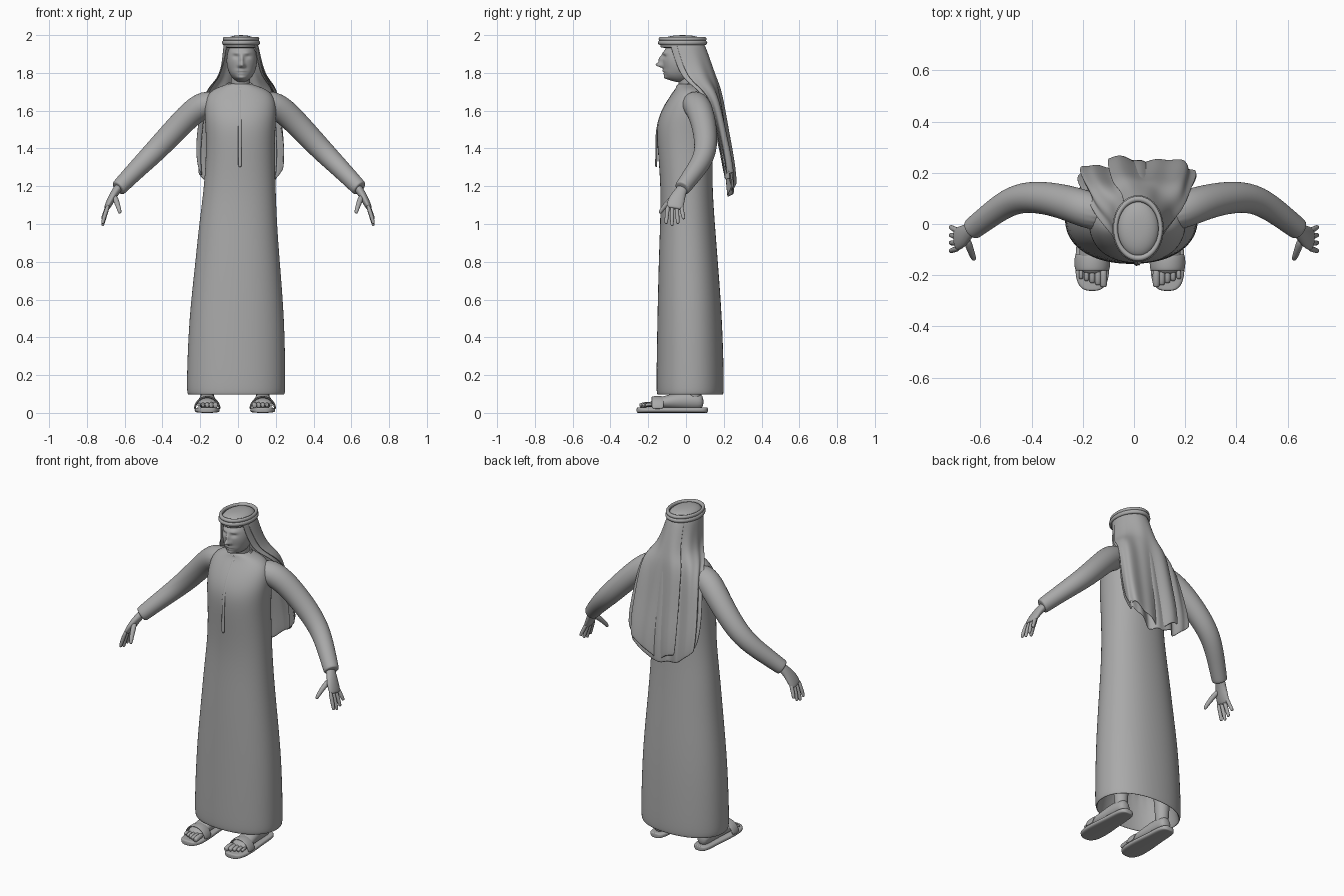
import bpy, bmesh, math
from mathutils import Vector

cube = bpy.data.objects.get("Cube")
if cube:
    bpy.data.objects.remove(cube, do_unlink=True)

GREY = (0.4, 0.4, 0.4, 1)
mat = bpy.data.materials.new("plain grey")
mat.use_nodes = True
mat.diffuse_color = GREY
mat.node_tree.nodes["Principled BSDF"].inputs["Base Color"].default_value = GREY

X, Y, Z = Vector((1, 0, 0)), Vector((0, 1, 0)), Vector((0, 0, 1))


def finish(name, bm, subdiv=2, thickness=0):
    bmesh.ops.recalc_face_normals(bm, faces=bm.faces)
    for f in bm.faces:
        f.smooth = True
    mesh = bpy.data.meshes.new(name)
    bm.to_mesh(mesh)
    bm.free()
    mesh.materials.append(mat)
    ob = bpy.data.objects.new(name, mesh)
    bpy.context.collection.objects.link(ob)
    if thickness:
        ob.modifiers.new("Thickness", "SOLIDIFY").thickness = thickness
    if subdiv:
        mod = ob.modifiers.new("Smooth", "SUBSURF")
        mod.levels = mod.render_levels = subdiv
    return ob


def tube(name, points, radii, n=14, side=Y, axis=None, power=2.0, subdiv=2):
    """Loft rings along a path; a radius may be (along side, across)."""
    bm = bmesh.new()
    pts = [Vector(p) for p in points]
    rings = []
    for i, p in enumerate(pts):
        t = axis or (pts[min(i + 1, len(pts) - 1)] - pts[max(i - 1, 0)]).normalized()
        u = (side - t * side.dot(t)).normalized()
        v = t.cross(u)
        a, b = radii[i] if isinstance(radii[i], tuple) else (radii[i], radii[i])
        ring = []
        for k in range(n):
            c, s = math.cos(math.tau * k / n), math.sin(math.tau * k / n)
            c = math.copysign(abs(c) ** (2 / power), c)
            s = math.copysign(abs(s) ** (2 / power), s)
            ring.append(bm.verts.new(p + u * a * c + v * b * s))
        rings.append(ring)
    for r, q in zip(rings, rings[1:]):
        for k in range(n):
            bm.faces.new((r[k], r[k - 1], q[k - 1], q[k]))
    bm.faces.new(rings[0])
    bm.faces.new(rings[-1][::-1])
    return finish(name, bm, subdiv)


# Long robe: inside of the skirt, hem, body and shoulders (z, cx, cy, rx, ry)
robe = [(.4, -.01, .02, .2, .13), (.13, -.01, .02, .24, .162), (.092, -.01, .022, .252, .172),
        (.1, -.01, .022, .263, .18), (.2, -.01, .022, .263, .18), (.5, -.007, .02, .255, .173),
        (.8, -.002, .012, .225, .158), (1, 0, .008, .208, .146), (1.2, .01, .003, .19, .137),
        (1.4, .013, -.005, .182, .147), (1.52, .013, -.008, .187, .15), (1.6, .013, .003, .193, .135),
        (1.67, .012, .015, .185, .105), (1.715, .01, .02, .145, .075), (1.735, .008, .01, .078, .06),
        (1.745, .008, .01, .06, .05)]
tube("robe", [(cx, cy, z) for z, cx, cy, rx, ry in robe], [r[3:] for r in robe],
     n=24, side=X, axis=Z, power=2.2)

# Front opening strip
strip = [(1.72, -.05), (1.66, -.088), (1.6, -.128), (1.5, -.157), (1.4, -.156), (1.32, -.158), (1.3, -.158)]
tube("front_placket", [(.01, y, z) for z, y in strip], [(.01, .006)] * len(strip), n=8, side=X)

# Neck and collar
tube("neck", [(.01, .02, 1.68), (.012, .01, 1.74), (.017, 0, 1.84)], [.052, .05, .055], side=X)


def band(name, loc, scale, tilt=0, thick=.011):
    bpy.ops.mesh.primitive_torus_add(location=loc, rotation=(tilt, 0, 0), major_radius=.11,
                                     minor_radius=thick, major_segments=48, minor_segments=12)
    ob = bpy.context.object
    ob.name, ob.scale = name, scale
    ob.data.materials.append(mat)
    bpy.ops.object.shade_smooth()


band("collar", (.008, .008, 1.728), (.6, .52, 1.3), .25)
band("lower_head_cord", (.016, -.018, 1.96), (.83, 1.08, 1.1))
band("upper_head_cord", (.016, -.018, 1.98), (.8, 1.05, 1))

# Head with modelled face: (dx, z, spread x, spread z, push forward)
BUMPS = [(0, 1.842, .013, .013, .036), (0, 1.872, .009, .022, .02), (0, 1.772, .035, .016, .036),
         (0, 1.81, .024, .007, .014), (0, 1.796, .022, .006, .014), (0, 1.803, .022, .003, -.006)]
for s in (-1, 1):
    BUMPS += [(s * .03, 1.906, .022, .009, .011), (s * .03, 1.886, .015, .009, -.01),
              (s * .012, 1.836, .007, .007, .012), (s * .045, 1.79, .025, .025, .012)]
bm = bmesh.new()
bmesh.ops.create_uvsphere(bm, u_segments=64, v_segments=48, radius=1)
for v in bm.verts:
    front = max(0, -v.co.y) ** .5
    v.co = Vector((.02 + v.co.x * .08, -.03 + v.co.y * .095, 1.865 + v.co.z * .115))
    for dx, z, sx, sz, push in BUMPS:
        v.co.y -= front * push * math.exp(-((v.co.x - .02 - dx) / sx) ** 2 - ((v.co.z - z) / sz) ** 2)
finish("head", bm, 0)

# Cloth over the crown
tube("crown_cloth", [(.016, -.018, z) for z in (1.93, 1.94, 1.97, 1.99, 2.0)],
     [(.086, .117), (.088, .12), (.085, .115), (.065, .09), (.03, .04)], n=24, side=X, axis=Z)

# Headcloth falling over shoulders and back (z, cx, cy, rx, ry, half angle, centre drop)
DRAPE = [(1.955, .015, -.02, .092, .118, 125, 0), (1.86, .017, 0, .102, .125, 118, 0),
         (1.78, .017, .02, .122, .125, 112, 0), (1.73, .015, .06, .17, .1, 105, 0),
         (1.66, .012, .12, .2, .055, 95, 0), (1.5, .01, .155, .225, .05, 90, .04),
         (1.38, .01, .185, .235, .05, 90, .1), (1.3, .01, .2, .225, .045, 90, .16)]


def drape(name, u0, u1, fold, freq, phase, off, lift=0):
    bm = bmesh.new()
    cols, grid = 44, []
    for i, (z, cx, cy, rx, ry, half, drop) in enumerate(DRAPE):
        t, row = i / (len(DRAPE) - 1), []
        for k in range(cols + 1):
            u = u0 + (u1 - u0) * k / cols
            a = math.radians(half) * u
            wave = math.sin(freq * u + phase + 2 * t) + .5 * math.sin(2.1 * freq * u - phase)
            push = off * min(1, 3 * t) + fold * t * wave
            sag = drop * (1 - abs(u) ** 1.3) - lift * t ** 3
            row.append(bm.verts.new((cx + (rx + push) * math.sin(a), cy + (ry + push) * math.cos(a),
                                     z - sag + .015 * t ** 4 * wave)))
        grid.append(row)
    for r, q in zip(grid, grid[1:]):
        for k in range(cols):
            bm.faces.new((r[k], r[k + 1], q[k + 1], q[k]))
    finish(name, bm, 2, .006)


drape("headcloth", -1, 1, .015, 11, .4, 0)
drape("headcloth_overlap", -.3, .85, .013, 9, 2, .014, .04)

for s, label in ((1, "left"), (-1, "right")):
    # Sleeve
    arm = [(.1, .03, 1.64), (.2, .06, 1.635), (.3, .095, 1.54), (.42, .11, 1.41), (.5, .085, 1.33),
           (.58, .025, 1.25), (.635, -.018, 1.192), (.641, -.022, 1.187)]
    tube(label + "_sleeve", [(s * x + .005, y, z) for x, y, z in arm],
         [.07, .075, .067, .062, .055, .048, .044, .042], n=18)

    # Hand, fingers and thumb
    palm = [(.62, -.005, 1.21), (.65, -.03, 1.17), (.672, -.05, 1.13), (.692, -.06, 1.09), (.697, -.062, 1.08)]
    tube(label + "_palm", [(s * x, y, z) for x, y, z in palm],
         [(.028, .024), (.032, .022), (.046, .021), (.046, .017), (.04, .012)])
    for i, (name, reach) in enumerate((("index", .085), ("middle", .095), ("ring", .085), ("little", .06))):
        y = -.095 + .023 * i
        tube(f"{label}_{name}_finger",
             [(s * .685, y, 1.105), (s * .704, y - .006 + .004 * i, 1.085 - reach * .4),
              (s * .716, y - .01 + .008 * i, 1.085 - reach * .9), (s * .717, y - .01 + .008 * i, 1.085 - reach)],
             [.012, .012, .01, .007], n=8)
    tube(label + "_thumb", [(s * .655, -.055, 1.15), (s * .64, -.1, 1.11), (s * .627, -.133, 1.07),
                            (s * .625, -.139, 1.055)], [.018, .015, .012, .008], n=8, side=X)

    # Leg, foot and sandal
    cx = .147 * s - .016
    tube(label + "_leg", [(cx, .045, z) for z in (.05, .12, .25, .45)], [.038, .038, .05, .06], side=X)
    foot = [(-.2, .055, .045, .018), (-.12, .054, .055, .035), (-.03, .044, .065, .048),
            (.05, .042, .065, .05), (.095, .032, .058, .038)]
    tube(label + "_foot", [(cx, y, z) for y, w, z, h in foot], [(w, h) for y, w, z, h in foot], side=X, axis=Y)
    sole = [(-.262, .02), (-.252, .046), (-.215, .068), (-.12, .068), (0, .054), (.08, .052), (.108, .036), (.116, .016)]
    tube(label + "_sandal_sole", [(cx, y, .015) for y, w in sole], [(w, .015) for y, w in sole],
         n=16, side=X, axis=Y, power=3.5)
    arc = [math.pi * k / 10 for k in range(11)]
    tube(label + "_sandal_strap", [(cx + .066 * math.cos(a), -.15, .02 + .065 * math.sin(a)) for a in arc],
         [(.035, .006)] * len(arc), n=8)
    for i in range(5):
        dx, tip, r = s * (-.044 + .022 * i), -.246 + .008 * i, .0155 - .0015 * i
        tube(f"{label}_toe_{i + 1}", [(cx + dx, -.17, .045), (cx + dx, -.21, .045), (cx + dx, tip + .005, .038),
                                      (cx + dx, tip, .037)], [r, r, r, r * .7], n=8, side=X)
